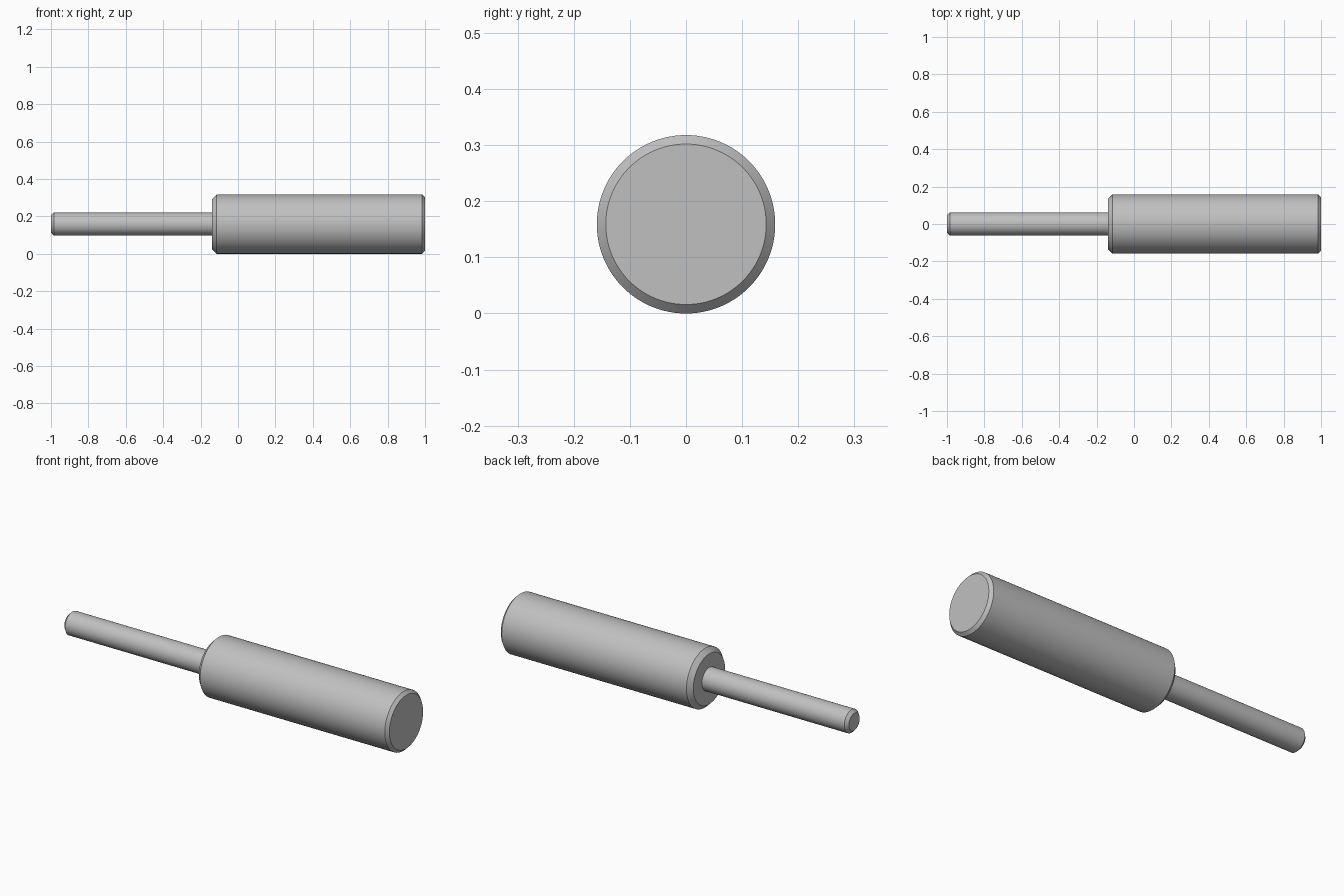
import bpy
import bmesh
import math
from mathutils import Matrix

cube = bpy.data.objects.get("Cube")
if cube:
    bpy.data.objects.remove(cube, do_unlink=True)

SIDES = 96
AXIS_Z = 0.159

# Plain steel grey
steel = bpy.data.materials.new("steel_grey")
steel.use_nodes = True
colour = (0.53, 0.53, 0.53, 1)
steel.diffuse_color = colour
steel.node_tree.nodes["Principled BSDF"].inputs["Base Color"].default_value = colour


def turned_part(name, profile):
    """Spin (x, radius) points around the long axis and cap the ends."""
    bm = bmesh.new()
    rings = []
    for x, r in profile:
        ring = bmesh.ops.create_circle(
            bm, segments=SIDES, radius=r,
            matrix=Matrix.Translation((x, 0, 0)) @ Matrix.Rotation(math.pi / 2, 4, "Y"))
        rings.append(ring["verts"])
    for a, b in zip(rings, rings[1:]):
        for i in range(SIDES):
            j = (i + 1) % SIDES
            bm.faces.new((a[i], a[j], b[j], b[i]))
    bm.faces.new(rings[0])
    bm.faces.new(rings[-1])
    bmesh.ops.recalc_face_normals(bm, faces=bm.faces)
    mesh = bpy.data.meshes.new(name)
    bm.to_mesh(mesh)
    bm.free()
    mesh.materials.append(steel)
    obj = bpy.data.objects.new(name, mesh)
    obj.location.z = AXIS_Z
    bpy.context.collection.objects.link(obj)
    bpy.ops.object.select_all(action="DESELECT")
    obj.select_set(True)
    bpy.context.view_layer.objects.active = obj
    bpy.ops.object.shade_smooth_by_angle(angle=math.radians(30))


# Thick cylinder with chamfered rims
turned_part("body", [(-0.138, 0.135), (-0.114, 0.159), (0.984, 0.159), (1, 0.143)])

# Thin shaft with a chamfered tip, seated in the body
turned_part("shaft", [(-1, 0.046), (-0.984, 0.062), (-0.13, 0.062)])
